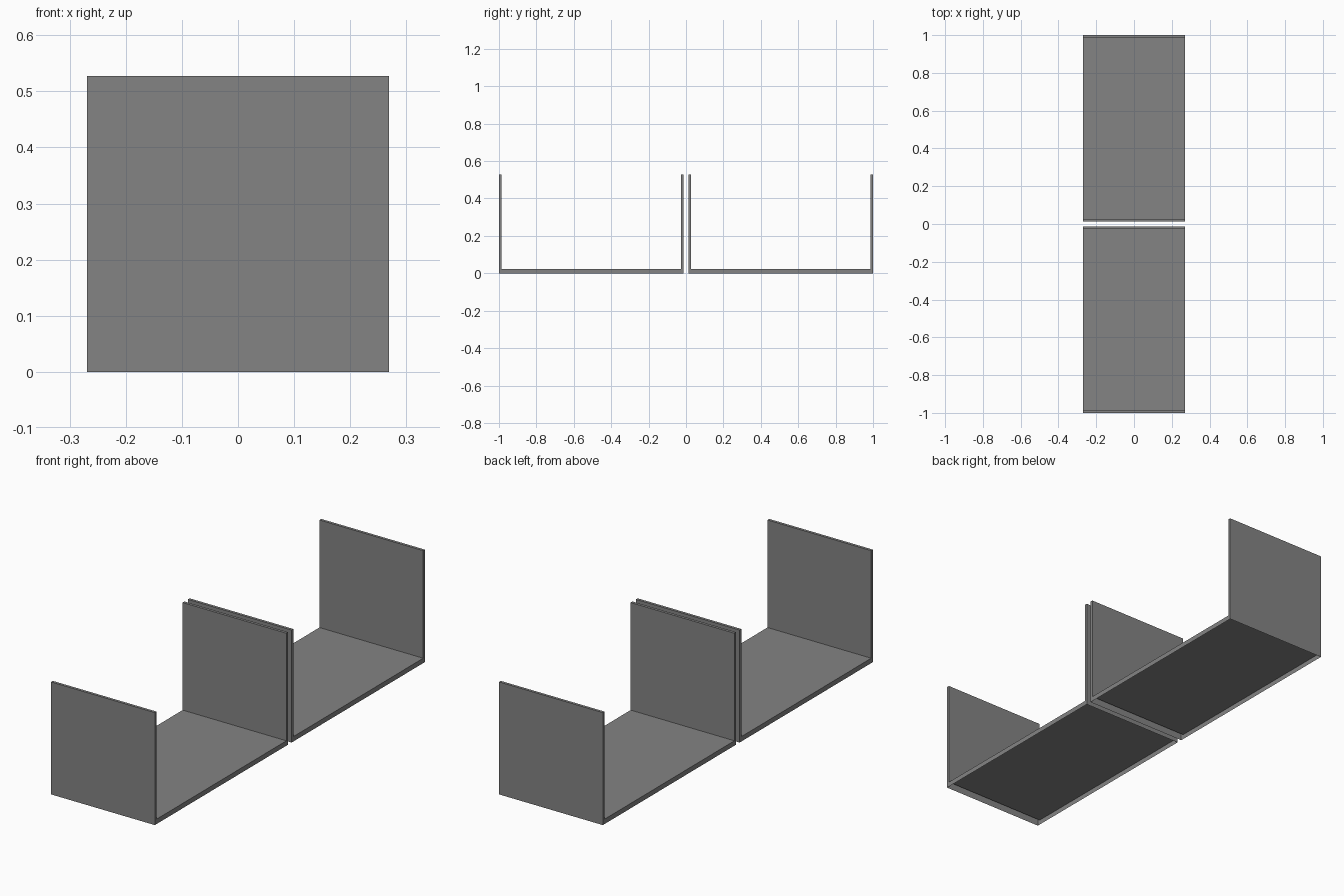
import bpy
import bmesh

cube = bpy.data.objects.get("Cube")
if cube:
    bpy.data.objects.remove(cube, do_unlink=True)

# Plain grey finish
GREY = (0.23, 0.23, 0.23, 1.0)
grey = bpy.data.materials.new("plain grey")
grey.use_nodes = True
grey.diffuse_color = GREY
grey.node_tree.nodes["Principled BSDF"].inputs["Base Color"].default_value = GREY

HALF_WIDTH = 0.269
HEIGHT = 0.527
WALL = 0.013
FLOOR = 0.023
INNER, OUTER = 0.013, 1.0


def make_tray(name, y0, y1):
    """U-shaped tray, hollow and open underneath."""
    profile = [(y0, 0), (y0, HEIGHT), (y0 + WALL, HEIGHT), (y0 + WALL, FLOOR),
               (y1 - WALL, FLOOR), (y1 - WALL, HEIGHT), (y1, HEIGHT), (y1, 0)]
    bm = bmesh.new()
    left, right = ([bm.verts.new((x, y, z)) for y, z in profile]
                   for x in (HALF_WIDTH, -HALF_WIDTH))
    # Outer skin along the profile; the underside stays open
    for i in range(len(profile) - 1):
        bm.faces.new((left[i], left[i + 1], right[i + 1], right[i]))
    # U-shaped ends
    bm.faces.new(left[::-1])
    bm.faces.new(right)
    bmesh.ops.recalc_face_normals(bm, faces=bm.faces)
    # Make sure the skin faces outwards
    bm.normal_update()
    floor = max(bm.faces, key=lambda f: abs(f.normal.z) * f.calc_area())
    if floor.normal.z < 0:
        bmesh.ops.reverse_faces(bm, faces=bm.faces)
    mesh = bpy.data.meshes.new(name)
    bm.to_mesh(mesh)
    bm.free()
    mesh.materials.append(grey)
    obj = bpy.data.objects.new(name, mesh)
    bpy.context.collection.objects.link(obj)


make_tray("front_tray", -OUTER, -INNER)
make_tray("back_tray", INNER, OUTER)
